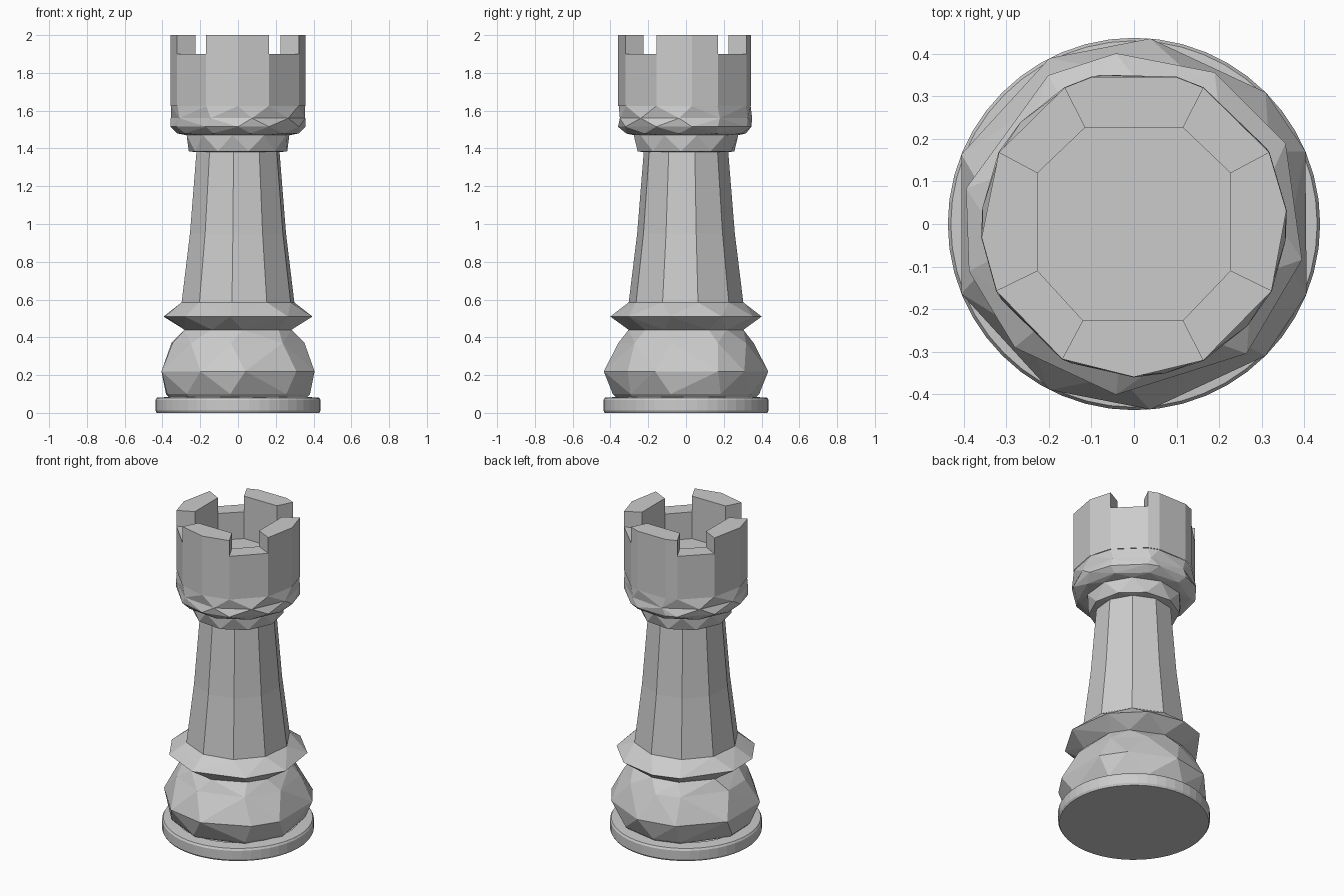
import bpy, bmesh
from math import cos, sin, radians

if "Cube" in bpy.data.objects:
    bpy.data.objects.remove(bpy.data.objects["Cube"])


def regular(n, phase=0):
    return [phase + 360 * i / n for i in range(n)]


def point(r, a, z):
    return (r * cos(radians(a)), r * sin(radians(a)), z)


def finish(name, bm):
    mesh = bpy.data.meshes.new(name)
    bm.to_mesh(mesh)
    bm.free()
    obj = bpy.data.objects.new(name, mesh)
    bpy.context.collection.objects.link(obj)
    return obj


def bridge(bm, lower, upper, la, ua):
    """Triangulate between two rings that may have different angles."""
    n, m = len(la), len(ua)
    i = j = 0
    while i < n or j < m:
        next_l = la[(i + 1) % n] + 360 * ((i + 1) // n) + la[i % n] + 360 * (i // n)
        next_u = ua[(j + 1) % m] + 360 * ((j + 1) // m) + ua[j % m] + 360 * (j // m)
        if j >= m or (i < n and next_l <= next_u):
            bm.faces.new((lower[i % n], lower[(i + 1) % n], upper[j % m]))
            i += 1
        else:
            bm.faces.new((lower[i % n], upper[(j + 1) % m], upper[j % m]))
            j += 1


def faceted(name, rings, cap_bottom=False):
    """Skin a stack of rings given as (z, radius, angles)."""
    bm = bmesh.new()
    loops = [[bm.verts.new(point(r, a, z)) for a in angs] for z, r, angs in rings]
    for k in range(len(rings) - 1):
        bridge(bm, loops[k], loops[k + 1], rings[k][2], rings[k + 1][2])
    if cap_bottom:
        bm.faces.new(loops[0][::-1])
    return finish(name, bm)


ROUND = regular(48)
BULGE = [23, 45, 85, 117, 158, 202, 243, 275, 315, 338]
COLLAR = [28, 62, 96, 120, 168, 196, 226, 264, 311, 348]
SHAFT = regular(10, 12)
NECK = regular(10, 30)
CROWN = [5, 28, 63, 74, 106, 117, 152, 185, 206, 242, 270, 297, 334]

# Round foot disc
faceted("base", [(0, 0.43, ROUND), (0.012, 0.437, ROUND), (0.068, 0.437, ROUND),
                 (0.08, 0.43, ROUND), (0.085, 0.36, ROUND)], True)

# Bulging lower body
faceted("lower_body", [(0.08, 0.37, COLLAR), (0.1, 0.39, COLLAR), (0.22, 0.437, BULGE),
                       (0.37, 0.36, COLLAR), (0.44, 0.305, BULGE)])

# Sharp collar under the shaft
faceted("collar", [(0.44, 0.305, BULGE), (0.51, 0.403, COLLAR), (0.585, 0.305, SHAFT)])

# Tapered shaft
faceted("shaft", [(0.585, 0.305, SHAFT), (0.95, 0.26, SHAFT), (1.38, 0.225, SHAFT)])

# Neck ring and flare below the crown
faceted("neck", [(1.38, 0.225, SHAFT), (1.385, 0.262, NECK), (1.47, 0.278, SHAFT),
                 (1.48, 0.325, NECK), (1.515, 0.36, CROWN), (1.56, 0.358, NECK),
                 (1.625, 0.356, CROWN)])

# Hollow crown with four merlons
bm = bmesh.new()
n = len(CROWN)


def inner_radius(a):
    return 0.226 / cos(radians((a + 45) % 90 - 45))


walls = [[bm.verts.new(point(0.359, a, z)) for a in CROWN] for z in (1.625, 1.9)]
walls += [[bm.verts.new(point(inner_radius(a), a, z)) for a in CROWN] for z in (1.9, 1.73)]
merlons = []
for low, high in zip(walls, walls[1:]):
    for i in range(n):
        k = (i + 1) % n
        face = bm.faces.new((low[i], low[k], high[k], high[i]))
        mid = (CROWN[i] + CROWN[k] + (360 if k == 0 else 0)) / 2
        if low is walls[1] and abs((mid % 90) - 45) > 10:
            merlons.append(face)
bm.faces.new(walls[3])
raised = bmesh.ops.extrude_face_region(bm, geom=merlons)["geom"]
bmesh.ops.translate(bm, vec=(0, 0, 0.1),
                    verts=[g for g in raised if isinstance(g, bmesh.types.BMVert)])
bmesh.ops.delete(bm, geom=[f for f in merlons if f.is_valid], context="FACES_ONLY")
bmesh.ops.recalc_face_normals(bm, faces=bm.faces)
finish("crown", bm)
